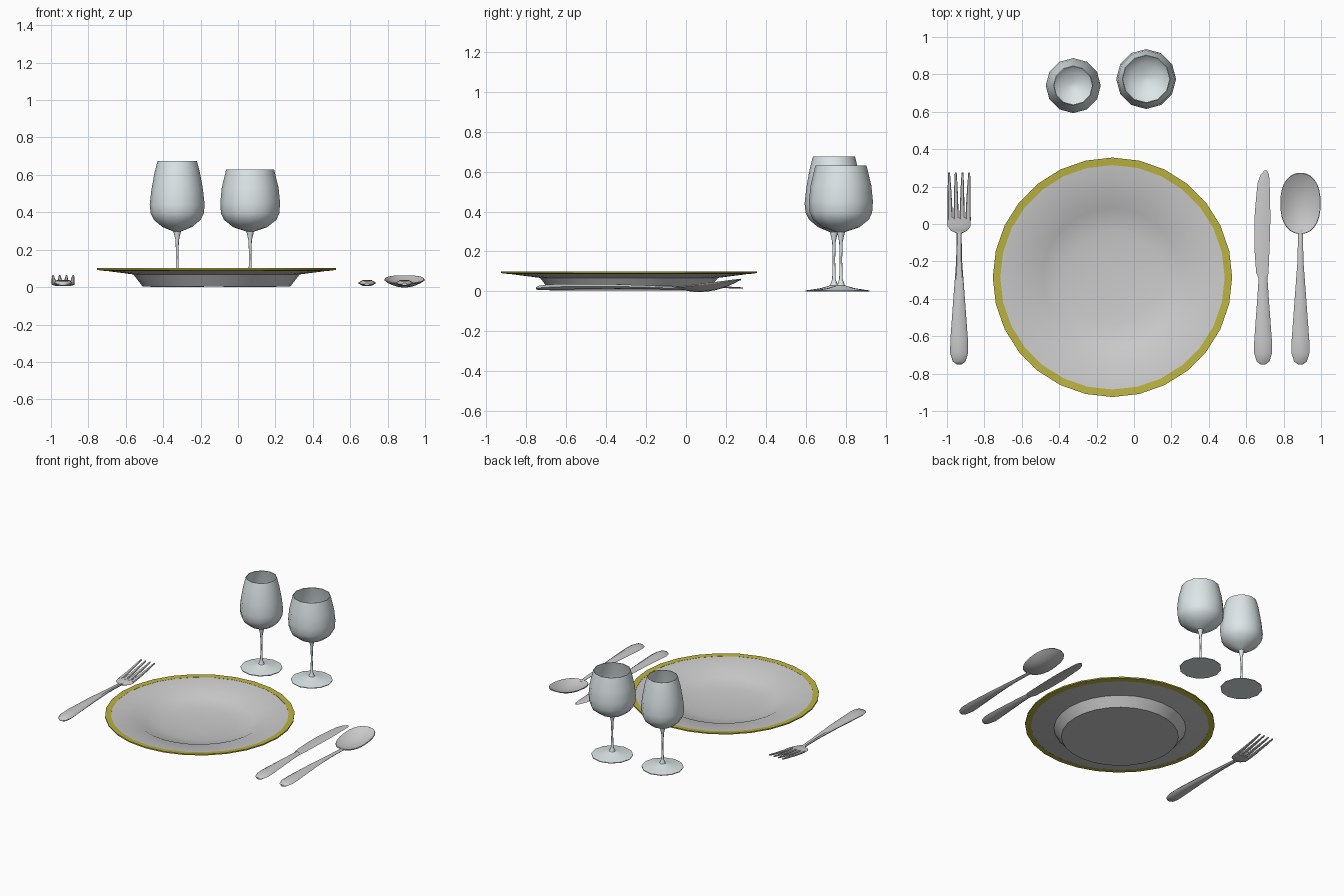
import bpy, bmesh
from math import sin, cos, pi, radians

if "Cube" in bpy.data.objects:
    bpy.data.objects.remove(bpy.data.objects["Cube"])


def material(name, color):
    m = bpy.data.materials.new(name)
    m.diffuse_color = color
    m.use_nodes = True
    m.node_tree.nodes["Principled BSDF"].inputs["Base Color"].default_value = m.diffuse_color
    return m


gold = material("gold_trim", (0.5, 0.45, 0.05, 1))
glass = material("glass", (0.72, 0.79, 0.81, 1))


def finish(name, bm, mat=None, angle=40):
    bmesh.ops.recalc_face_normals(bm, faces=bm.faces)
    me = bpy.data.meshes.new(name)
    bm.to_mesh(me)
    bm.free()
    ob = bpy.data.objects.new(name, me)
    bpy.context.collection.objects.link(ob)
    if mat:
        me.materials.append(mat)
    bpy.ops.object.select_all(action='DESELECT')
    ob.select_set(True)
    bpy.context.view_layer.objects.active = ob
    bpy.ops.object.shade_smooth_by_angle(angle=radians(angle))
    return ob


def revolve(name, profile, n, cx, cy, mat=None, closed=False, angle=40):
    """Turn an (r, z) profile around a vertical axis."""
    bm = bmesh.new()
    rings = []
    for r, z in profile:
        if r == 0:
            rings.append([bm.verts.new((cx, cy, z))] * n)
        else:
            rings.append([bm.verts.new((cx + r * sin(2 * pi * i / n),
                                        cy + r * cos(2 * pi * i / n), z)) for i in range(n)])
    pairs = list(zip(rings, rings[1:]))
    if closed:
        pairs.append((rings[-1], rings[0]))
    for a, b in pairs:
        for i in range(n):
            j = (i + 1) % n
            quad = list(dict.fromkeys((a[i], a[j], b[j], b[i])))
            bm.faces.new(quad)
    return finish(name, bm, mat, angle)


def loft(name, stations, cx, ridge=0.5):
    """Six-sided sections along y; station = (x offset, y, z, half width, half thickness)."""
    bm = bmesh.new()
    rings = []
    for x, y, z, w, t in stations:
        sec = [(-w, 0), (-ridge * w, t), (ridge * w, t), (w, 0), (ridge * w, -t), (-ridge * w, -t)]
        rings.append([bm.verts.new((cx + x + a, y, z + b)) for a, b in sec])
    for a, b in zip(rings, rings[1:]):
        for i in range(6):
            j = (i + 1) % 6
            bm.faces.new((a[i], a[j], b[j], b[i]))
    bm.faces.new(rings[0])
    bm.faces.new(rings[-1])
    return finish(name, bm, angle=50)


# plate with a raised lip and gold edge
PX, PY = -0.115, -0.285
revolve("plate", [(0, 0.004), (0.395, 0.004), (0.445, 0.068), (0.60, 0.088), (0.60, 0.097),
                  (0.43, 0.078), (0.37, 0.046), (0.25, 0.026), (0.12, 0.018), (0, 0.016)],
        28, PX, PY, angle=30)
revolve("plate_gold_rim", [(0.60, 0.087), (0.64, 0.092), (0.64, 0.101), (0.60, 0.098)],
        28, PX, PY, gold, closed=True, angle=30)

# wine glasses: foot, stem, outer bowl, then inner bowl
foot = [(0, 0.0), (0.142, 0.0), (0.142, 0.005), (0.07, 0.016), (0.02, 0.03), (0.009, 0.06),
        (0.006, 0.16), (0.009, 0.25), (0.02, 0.297)]
tall = [(0.08, 0.322), (0.125, 0.36), (0.142, 0.395), (0.147, 0.44), (0.138, 0.52),
        (0.122, 0.61), (0.105, 0.675)]
wide = [(0.09, 0.32), (0.14, 0.36), (0.156, 0.395), (0.16, 0.45), (0.152, 0.53), (0.128, 0.63)]
for name, bowl, x, y in (("tall_wine_glass", tall, -0.325, 0.74),
                         ("wide_wine_glass", wide, 0.065, 0.775)):
    inner = [(r - 0.004, z + (0.004 if z < 0.4 else 0)) for r, z in reversed(bowl)]
    revolve(name, foot + bowl + inner + [(0.02, 0.303), (0, 0.301)], 12, x, y, glass)

# shared cutlery handle
tail = [(0, -0.75, 0.016, 0.014, 0.006), (0, -0.735, 0.018, 0.034, 0.011),
        (0, -0.69, 0.021, 0.048, 0.014), (0, -0.62, 0.024, 0.047, 0.014),
        (0, -0.40, 0.026, 0.031, 0.012)]
neck = [(0, -0.20, 0.022, 0.016, 0.009), (0, -0.05, 0.016, 0.013, 0.007)]

# fork
FX = -0.935
loft("fork_handle", tail + neck + [(0, -0.035, 0.014, 0.045, 0.006), (0, -0.012, 0.013, 0.061, 0.006),
                                   (0, 0.035, 0.018, 0.062, 0.006)], FX, 0.7)
for k in range(4):
    u = (k - 1.5) / 1.5
    loft(f"fork_tine_{k + 1}", [(u * 0.048, 0.02, 0.017, 0.0145, 0.006), (u * 0.049, 0.10, 0.027, 0.012, 0.006),
                                (u * 0.052, 0.20, 0.045, 0.009, 0.005),
                                (u * 0.054, 0.275, 0.06, 0.005, 0.004)], FX, 0.7)

# knife
KX = 0.69
loft("knife_handle", tail + [(0, -0.28, 0.024, 0.023, 0.011)], KX)
loft("knife_blade", [(0, -0.29, 0.024, 0.024, 0.007), (-0.004, -0.26, 0.024, 0.033, 0.005),
                     (-0.006, -0.12, 0.024, 0.041, 0.005), (-0.004, 0.02, 0.023, 0.043, 0.005),
                     (0.0, 0.13, 0.022, 0.038, 0.004), (0.003, 0.22, 0.02, 0.032, 0.004),
                     (0.01, 0.265, 0.019, 0.022, 0.003), (0.014, 0.285, 0.018, 0.008, 0.002)], KX, 0.4)

# spoon
SX = 0.89
loft("spoon_handle", tail + neck + [(0, -0.03, 0.014, 0.018, 0.005)], SX)
bm = bmesh.new()
rows = []
for i in range(15):
    v = -cos(pi * i / 14) * 0.998
    w = 0.106 * (1 - abs(v) ** 2.3) ** (1 / 2.3)
    depth = 0.038 * (1 - v * v)
    rim = 0.041 + 0.02 * v
    rows.append([bm.verts.new((SX + w * s, 0.11 + 0.162 * v, rim - depth * (1 - s * s)))
                 for s in [sin(pi / 2 * k / 5) for k in range(-5, 6)]])
for a, b in zip(rows, rows[1:]):
    for k in range(10):
        bm.faces.new((a[k], a[k + 1], b[k + 1], b[k]))
bowl = finish("spoon_bowl", bm)
mod = bowl.modifiers.new("thickness", 'SOLIDIFY')
mod.thickness = 0.006
mod.offset = 0
